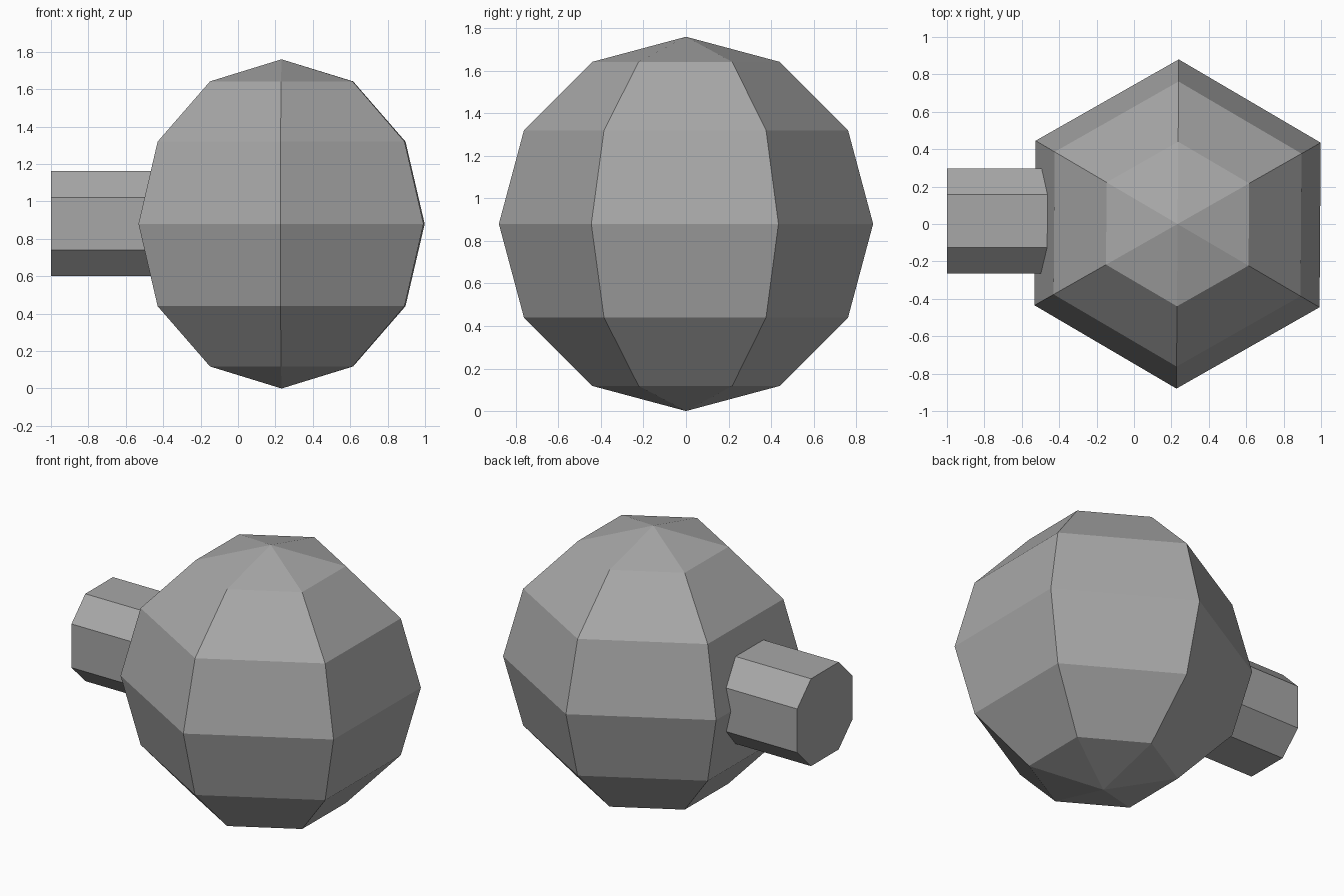
import bpy, bmesh, math
from mathutils import Matrix

cube = bpy.data.objects.get("Cube")
if cube:
    bpy.data.objects.remove(cube, do_unlink=True)

grey = bpy.data.materials.new("plain grey")
grey.use_nodes = True
colour = (0.39, 0.39, 0.39, 1.0)
grey.diffuse_color = colour
grey.node_tree.nodes["Principled BSDF"].inputs["Base Color"].default_value = colour


def add_object(name, bm):
    """Turn a bmesh into a flat-shaded grey object."""
    bmesh.ops.recalc_face_normals(bm, faces=bm.faces)
    mesh = bpy.data.meshes.new(name)
    bm.to_mesh(mesh)
    bm.free()
    mesh.materials.append(grey)
    obj = bpy.data.objects.new(name, mesh)
    bpy.context.scene.collection.objects.link(obj)
    return obj


# Six-sided faceted ball, with corners facing front and back
radius = 0.88
bm = bmesh.new()
bmesh.ops.create_uvsphere(bm, u_segments=6, v_segments=6, radius=radius)
bmesh.ops.rotate(bm, verts=bm.verts, matrix=Matrix.Rotation(math.radians(-0.4), 3, 'Z'))
ball = add_object("faceted_ball", bm)
ball.location = (0.233, 0, radius)

# Square peg with its four long edges chamfered, running into the ball
start, end, half = -1.0, -0.3, 0.281
bm = bmesh.new()
bmesh.ops.create_cube(bm, size=1)
bmesh.ops.scale(bm, verts=bm.verts, vec=(end - start, 2 * half, 2 * half))
long_edges = [e for e in bm.edges if abs(e.verts[0].co.x - e.verts[1].co.x) > 0.1]
bmesh.ops.bevel(bm, geom=long_edges, offset=half / 2, offset_type='OFFSET',
                segments=1, affect='EDGES')
peg = add_object("side_peg", bm)
peg.location = ((start + end) / 2, 0.016, 0.882)
